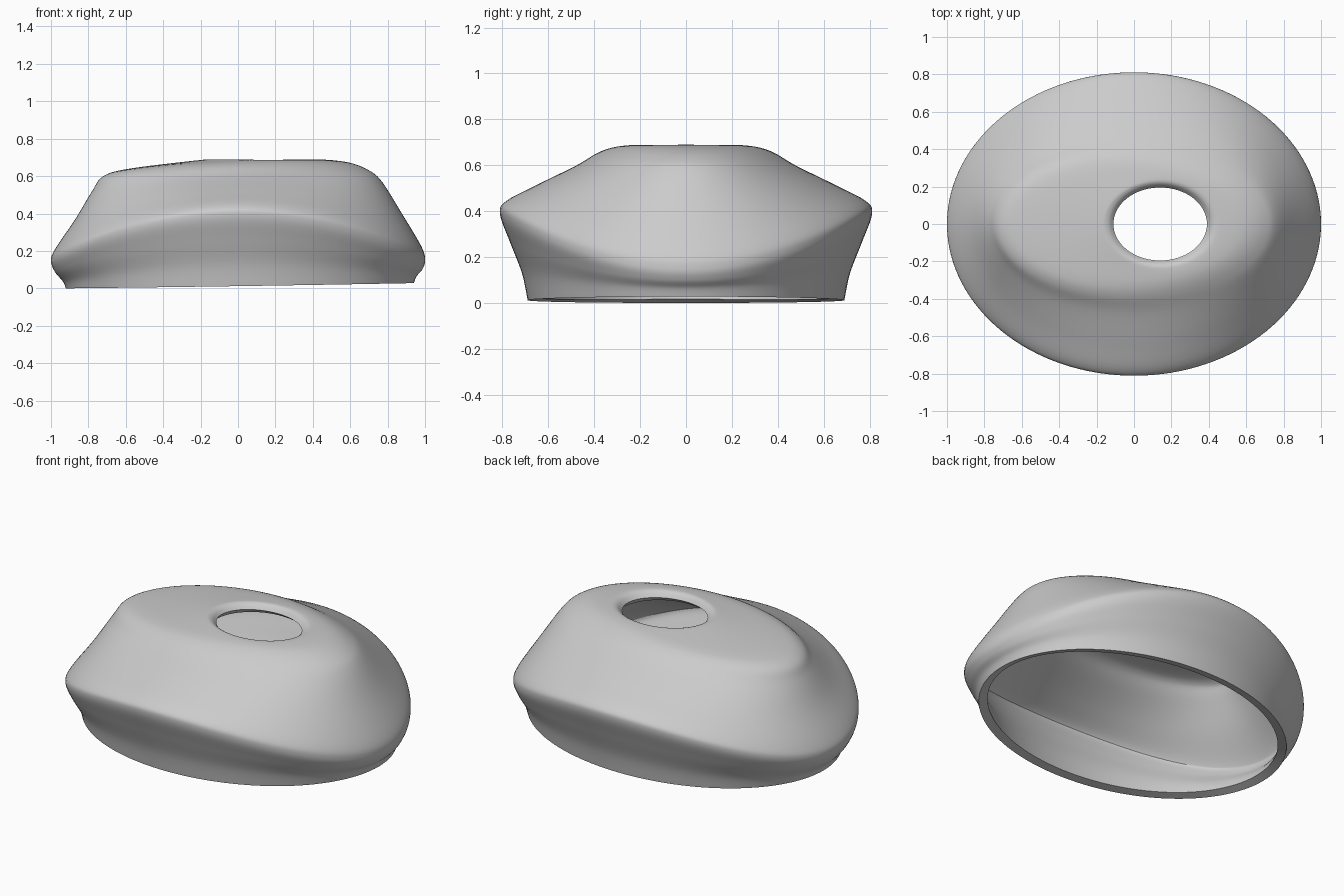
import bpy, bmesh, math

if "Cube" in bpy.data.objects:
    bpy.data.objects.remove(bpy.data.objects["Cube"])

SEGMENTS = 128
STEPS = 6

# Each ring: right x, right z, left x, left z, side y, side z
RINGS = [
    (0.94, 0.028, -0.92, 0.0, 0.69, 0.012),     # open foot
    (0.955, 0.065, -0.935, 0.035, 0.715, 0.13),
    (0.985, 0.10, -0.98, 0.09, 0.765, 0.26),
    (1.00, 0.15, -1.00, 0.15, 0.81, 0.385),     # widest ridge
    (0.98, 0.225, -0.975, 0.215, 0.785, 0.443),
    (0.87, 0.41, -0.87, 0.37, 0.65, 0.514),
    (0.77, 0.57, -0.78, 0.52, 0.48, 0.597),
    (0.70, 0.631, -0.72, 0.60, 0.39, 0.651),    # shoulder
    (0.60, 0.671, -0.58, 0.64, 0.325, 0.675),
    (0.48, 0.687, -0.22, 0.684, 0.25, 0.687),   # crown
    (0.425, 0.683, -0.145, 0.686, 0.218, 0.682),
    (0.39, 0.655, -0.11, 0.66, 0.195, 0.655),   # hole lip
]


def spline(p0, p1, p2, p3, t):
    return 0.5 * (2 * p1 + (p2 - p0) * t
                  + (2 * p0 - 5 * p1 + 4 * p2 - p3) * t * t
                  + (3 * p1 - p0 - 3 * p2 + p3) * t ** 3)


def refine(rings):
    last = len(rings) - 1
    out = []
    for i in range(last):
        keys = [rings[min(max(i + k, 0), last)] for k in (-1, 0, 1, 2)]
        out += [[spline(*c, s / STEPS) for c in zip(*keys)] for s in range(STEPS)]
    return out + [rings[-1]]


def ring_verts(bm, ring):
    xr, zr, xl, zl, y, zs = ring
    verts = []
    for i in range(SEGMENTS):
        a = 2 * math.pi * i / SEGMENTS
        c = math.cos(a)
        x = (xr + xl) / 2 + (xr - xl) / 2 * c
        z = zs + (zr - zl) / 2 * c + ((zr + zl) / 2 - zs) * c * c
        verts.append(bm.verts.new((x, y * math.sin(a), z)))
    return verts


# Loft the outer skin
bm = bmesh.new()
loops = [ring_verts(bm, r) for r in refine(RINGS)]
for low, high in zip(loops, loops[1:]):
    for i in range(SEGMENTS):
        j = (i + 1) % SEGMENTS
        bm.faces.new((low[i], low[j], high[j], high[i]))
mesh = bpy.data.meshes.new("hollow_shell")
bm.to_mesh(mesh)
bm.free()
shell = bpy.data.objects.new("hollow_shell", mesh)
bpy.context.collection.objects.link(shell)

# Wall thickness, growing inward
wall = shell.modifiers.new("wall", 'SOLIDIFY')
wall.thickness = 0.05
wall.offset = -1
bpy.context.view_layer.objects.active = shell
shell.select_set(True)
bpy.ops.object.modifier_apply(modifier=wall.name)
bpy.ops.object.shade_smooth_by_angle(angle=math.radians(40))
